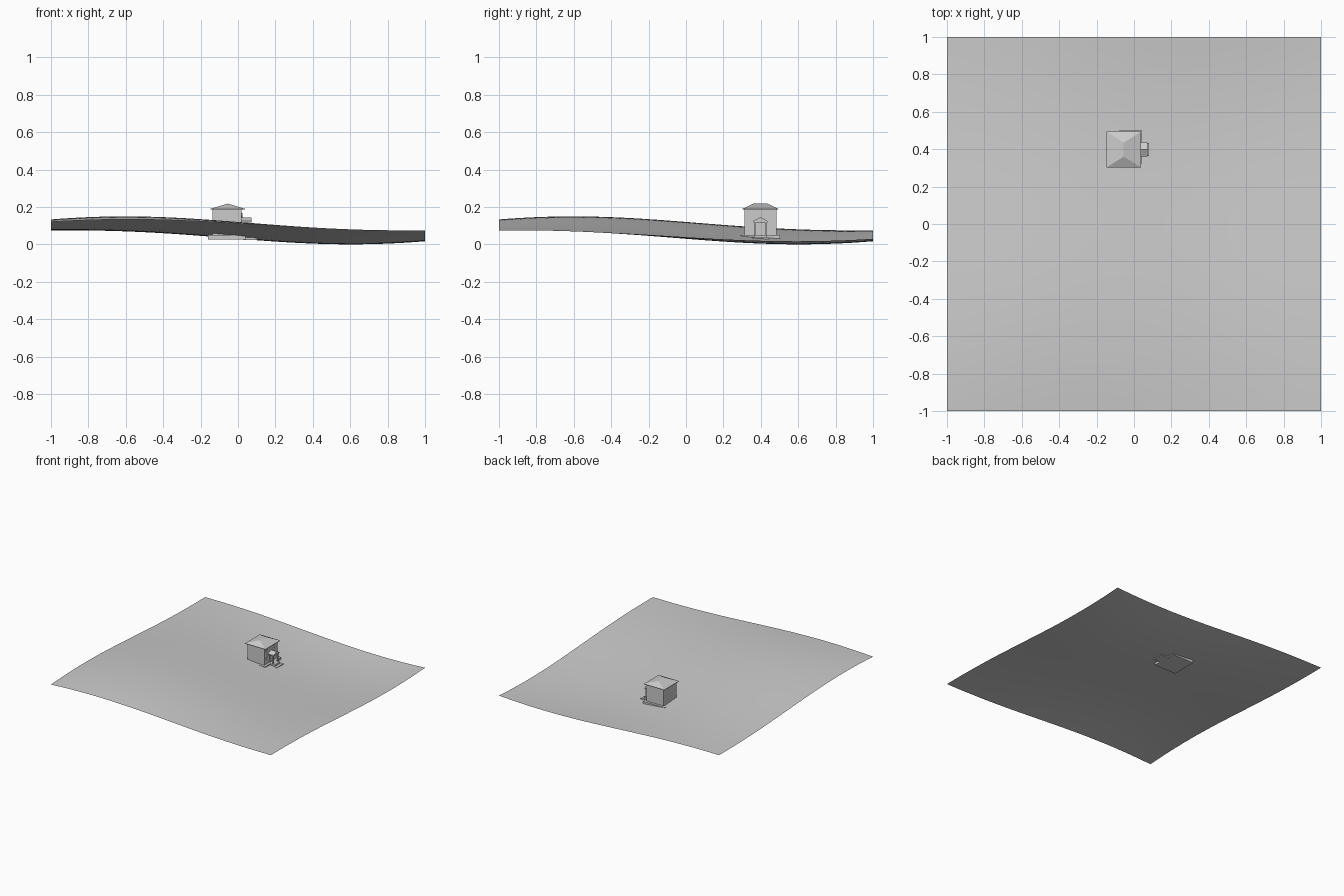
import bpy, bmesh, math
from mathutils import Matrix

cube = bpy.data.objects.get("Cube")
if cube:
    bpy.data.objects.remove(cube, do_unlink=True)

stone = bpy.data.materials.new("plain_grey")
stone.use_nodes = True
GREY = (0.6, 0.6, 0.6, 1)
stone.diffuse_color = GREY
stone.node_tree.nodes["Principled BSDF"].inputs["Base Color"].default_value = GREY


def finish(name, bm, smooth=False):
    """Turn a bmesh into a named grey object."""
    mesh = bpy.data.meshes.new(name)
    for f in bm.faces:
        f.smooth = smooth
    bm.to_mesh(mesh)
    bm.free()
    mesh.materials.append(stone)
    obj = bpy.data.objects.new(name, mesh)
    bpy.context.collection.objects.link(obj)
    return obj


def box(name, x, y, z):
    """Box spanning the given (low, high) ranges."""
    bm = bmesh.new()
    bmesh.ops.create_cube(bm, size=1)
    for v in bm.verts:
        v.co = [sum(r) / 2 + c * (r[1] - r[0]) for r, c in zip((x, y, z), v.co)]
    return finish(name, bm)


def hip_roof(name, x, y, z, ridge_y, lip):
    """Thin eave slab whose top rises to a ridge along y."""
    bm = bmesh.new()
    low, eave = [[bm.verts.new((px, py, pz)) for px, py in
                  ((x[0], y[0]), (x[1], y[0]), (x[1], y[1]), (x[0], y[1]))]
                 for pz in (z[0], z[0] + lip)]
    a, b = [bm.verts.new((sum(x) / 2, ry, z[1])) for ry in ridge_y]
    bm.faces.new(low[::-1])
    for i in range(4):
        j = (i + 1) % 4
        bm.faces.new((low[i], low[j], eave[j], eave[i]))
    bm.faces.new((eave[0], eave[1], a))
    bm.faces.new((eave[1], eave[2], b, a))
    bm.faces.new((eave[2], eave[3], b))
    bm.faces.new((eave[3], eave[0], a, b))
    return finish(name, bm)


def extrude_x(name, profile, x):
    """Extrude a (y, z) outline along x."""
    bm = bmesh.new()
    face = bm.faces.new([bm.verts.new((x[0], py, pz)) for py, pz in profile])
    out = bmesh.ops.extrude_face_region(bm, geom=[face])["geom"]
    for v in out:
        if isinstance(v, bmesh.types.BMVert):
            v.co.x = x[1]
    bmesh.ops.recalc_face_normals(bm, faces=bm.faces)
    return finish(name, bm)


def oval_window(name, y, z, width, height):
    """Thin oval plate on the entrance wall."""
    bm = bmesh.new()
    bmesh.ops.create_cone(bm, cap_ends=True, segments=12, radius1=0.5,
                          radius2=0.5, depth=0.006)
    turn = Matrix.Rotation(math.pi / 2, 4, 'Y')
    bm.transform(Matrix.Translation((WALL_X[1], y, z))
                 @ Matrix.Diagonal((1, width, height, 1)) @ turn)
    return finish(name, bm)


# Rolling ground sheet
def ground_height(x, y):
    wave = (math.sin(2.2 * x) * math.cos(0.9 * y)
            + math.sin(2.2 * y) * math.cos(0.9 * x))
    return 0.075 - 0.045 * wave


bm = bmesh.new()
bmesh.ops.create_grid(bm, x_segments=40, y_segments=40, size=1)
for v in bm.verts:
    v.co.z = ground_height(v.co.x, v.co.y)
finish("ground", bm, smooth=True)

# House body on its slab
WALL_X = (-0.135, 0.02)
MID_Y = 0.398
box("foundation", (-0.16, 0.04), (0.292, 0.503), (0.025, 0.05))
box("walls", WALL_X, (0.313, 0.483), (0.045, 0.19))
hip_roof("roof", (-0.148, 0.038), (0.302, 0.494), (0.186, 0.218), (0.36, 0.435), 0.004)

# Entrance steps and door
box("lower_step", (0.03, 0.102), (MID_Y - 0.045, MID_Y + 0.045), (0.024, 0.036))
box("upper_step", (0.02, 0.08), (MID_Y - 0.035, MID_Y + 0.035), (0.036, 0.05))
box("door", (0.02, 0.025), (MID_Y - 0.018, MID_Y + 0.018), (0.05, 0.108))

# Porch posts and gabled canopy
for side, name in ((-1, "front_post"), (1, "back_post")):
    y = MID_Y + side * 0.028
    box(name, (0.058, 0.066), (y - 0.004, y + 0.004), (0.036, 0.122))
canopy = [(MID_Y - 0.037, 0.118), (MID_Y + 0.037, 0.118), (MID_Y + 0.037, 0.126),
          (MID_Y, 0.145), (MID_Y - 0.037, 0.126)]
extrude_x("porch_canopy", canopy, (0.015, 0.072))

# Windows either side of the entrance
for z, row in ((0.155, "upper"), (0.095, "lower")):
    oval_window(row + "_front_window", MID_Y - 0.05, z, 0.028, 0.018)
    oval_window(row + "_back_window", MID_Y + 0.047, z, 0.016, 0.026)
